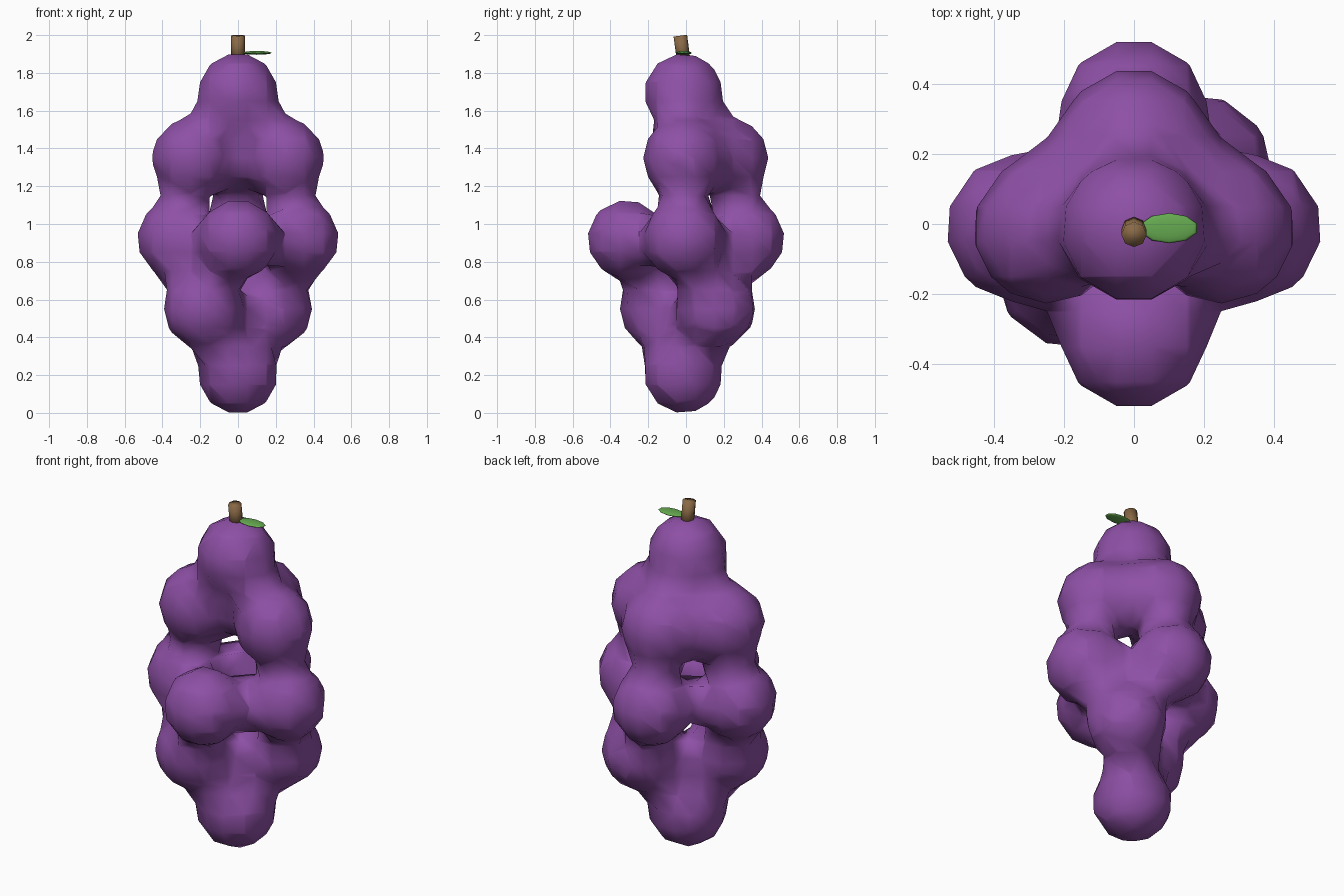
import bpy, math
from mathutils import Vector

if "Cube" in bpy.data.objects:
    bpy.data.objects.remove(bpy.data.objects["Cube"])


def paint(obj, name, color):
    mat = bpy.data.materials.new(name)
    mat.diffuse_color = color
    mat.use_nodes = True
    mat.node_tree.nodes["Principled BSDF"].inputs["Base Color"].default_value = mat.diffuse_color
    obj.data.materials.clear()
    obj.data.materials.append(mat)


def smooth(obj, angle):
    bpy.ops.object.select_all(action='DESELECT')
    obj.select_set(True)
    bpy.context.view_layer.objects.active = obj
    bpy.ops.object.shade_smooth_by_angle(angle=math.radians(angle))


# Grape centres, tier by tier from the bottom up
GRAPES = [
    (0, -0.015, 0.205),
    (-0.18, -0.14, 0.55), (0.18, 0.155, 0.55),
    (-0.325, -0.012, 0.92), (0.325, -0.012, 0.92), (0, -0.315, 0.92), (0, 0.315, 0.92),
    (-0.245, -0.015, 1.35), (0.245, -0.015, 1.35), (0, 0.23, 1.35),
    (0, -0.015, 1.695),
]

# Grapes melted together as metaballs, then turned into a mesh
meta = bpy.data.metaballs.new("grape_blend")
meta.resolution = meta.render_resolution = 0.1
meta.threshold = 0.65
for co in GRAPES:
    ball = meta.elements.new()
    ball.co = co
    ball.radius = 0.378
    ball.stiffness = 2
blend = bpy.data.objects.new("grape_blend", meta)
bpy.context.collection.objects.link(blend)
bpy.context.view_layer.update()
deps = bpy.context.evaluated_depsgraph_get()
mesh = bpy.data.meshes.new_from_object(blend.evaluated_get(deps), depsgraph=deps)
bpy.data.objects.remove(blend)
grapes = bpy.data.objects.new("grape_cluster", mesh)
bpy.context.collection.objects.link(grapes)
paint(grapes, "grape_purple", (0.27, 0.08, 0.38, 1))
smooth(grapes, 180)

# Stem, leaning slightly forward
low, high = Vector((0, -0.012, 1.86)), Vector((0, -0.03, 1.997))
bpy.ops.mesh.primitive_cylinder_add(vertices=8, radius=0.036, depth=(high - low).length,
                                    location=(low + high) / 2)
stem = bpy.context.object
stem.name = "stem"
stem.rotation_euler = (high - low).to_track_quat('Z', 'Y').to_euler()
paint(stem, "stem_brown", (0.25, 0.14, 0.06, 1))
smooth(stem, 180)

# Leaf, a flattened ball beside the stem
bpy.ops.mesh.primitive_uv_sphere_add(segments=10, ring_count=6, radius=1,
                                     location=(0.1, -0.012, 1.906))
leaf = bpy.context.object
leaf.name = "leaf"
leaf.scale = (0.083, 0.043, 0.01)
paint(leaf, "leaf_green", (0.13, 0.4, 0.08, 1))
smooth(leaf, 180)
